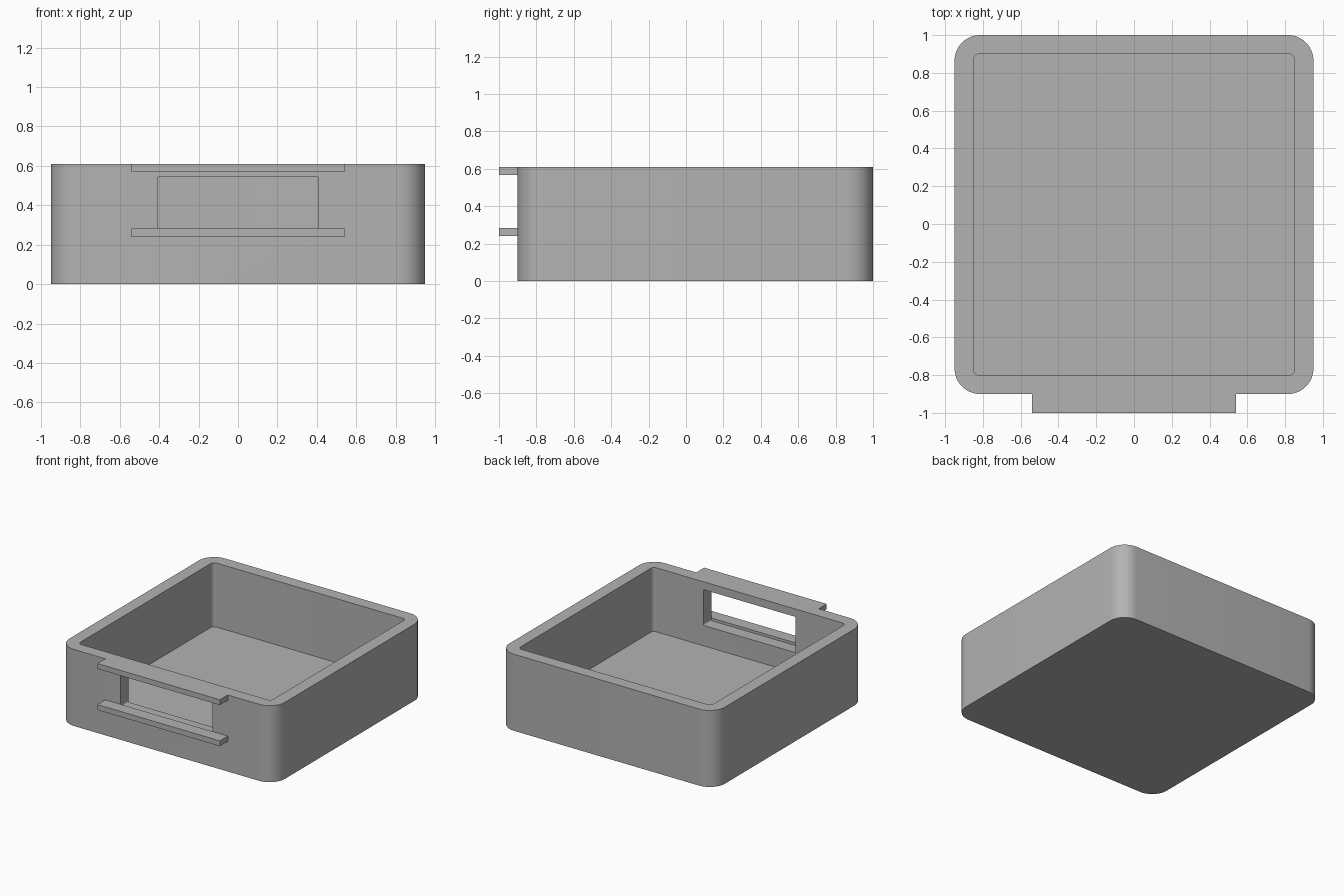
import bpy
import bmesh
from math import cos, sin, pi, radians

cube = bpy.data.objects.get("Cube")
if cube:
    bpy.data.objects.remove(cube, do_unlink=True)

grey = bpy.data.materials.new("plain grey")
grey.use_nodes = True
colour = (0.45, 0.45, 0.45, 1)
grey.diffuse_color = colour
grey.node_tree.nodes["Principled BSDF"].inputs["Base Color"].default_value = colour


def finish(name, bm):
    bmesh.ops.recalc_face_normals(bm, faces=bm.faces)
    mesh = bpy.data.meshes.new(name)
    bm.to_mesh(mesh)
    bm.free()
    mesh.materials.append(grey)
    obj = bpy.data.objects.new(name, mesh)
    bpy.context.collection.objects.link(obj)
    return obj


def rounded_block(name, half_x, y0, y1, z0, z1, radius, steps=12):
    """Upright block whose four vertical corners are rounded."""
    bm = bmesh.new()
    corners = [(half_x, y1), (-half_x, y1), (-half_x, y0), (half_x, y0)]
    signs = [(1, 1), (-1, 1), (-1, -1), (1, -1)]
    ring = []
    for i, ((x, y), (sx, sy)) in enumerate(zip(corners, signs)):
        for s in range(steps + 1):
            a = (i + s / steps) * pi / 2
            ring.append(bm.verts.new((x + radius * (cos(a) - sx),
                                      y + radius * (sin(a) - sy), z0)))
    face = bm.faces.new(ring)
    top = bmesh.ops.extrude_face_region(bm, geom=[face], use_keep_orig=True)
    verts = [v for v in top["geom"] if isinstance(v, bmesh.types.BMVert)]
    bmesh.ops.translate(bm, verts=verts, vec=(0, 0, z1 - z0))
    return finish(name, bm)


def block(name, half_x, y0, y1, z0, z1, bevel=0):
    """Plain block, with optional bevel on the edges running front to back."""
    bm = bmesh.new()
    bmesh.ops.create_cube(bm, size=1)
    for v in bm.verts:
        v.co = (v.co.x * 2 * half_x,
                (y0 + y1) / 2 + v.co.y * (y1 - y0),
                (z0 + z1) / 2 + v.co.z * (z1 - z0))
    if bevel:
        edges = [e for e in bm.edges if abs(e.verts[0].co.y - e.verts[1].co.y) > 0.001]
        bmesh.ops.bevel(bm, geom=edges, offset=bevel, segments=4,
                        profile=0.5, affect='EDGES')
    return finish(name, bm)


def combine(target, tool, operation):
    tool.hide_render = True
    mod = target.modifiers.new(operation.lower(), 'BOOLEAN')
    mod.operation = operation
    mod.solver = 'EXACT'
    mod.object = tool
    bpy.context.view_layer.objects.active = target
    bpy.ops.object.modifier_apply(modifier=mod.name)
    bpy.data.objects.remove(tool, do_unlink=True)


HEIGHT = 0.61

# Open tray with rounded corners
tray = rounded_block("tray", 0.95, -0.9, 1.0, 0, HEIGHT, 0.135)

# Guide rails above and below the window
for z0, z1 in ((0.568, HEIGHT), (0.24, 0.283)):
    combine(tray, block("rail", 0.54, -1.0, -0.85, z0, z1), 'UNION')

# Inner cavity
combine(tray, rounded_block("cavity", 0.85, -0.8, 0.9, 0.1, HEIGHT + 0.2, 0.03), 'DIFFERENCE')

# Window through the front wall, its sill just below the lower rail's top
combine(tray, block("window", 0.407, -0.9, -0.7, 0.262, 0.547, 0.01), 'DIFFERENCE')

bpy.ops.object.select_all(action='DESELECT')
tray.select_set(True)
bpy.context.view_layer.objects.active = tray
bpy.ops.object.shade_smooth_by_angle(angle=radians(30))
